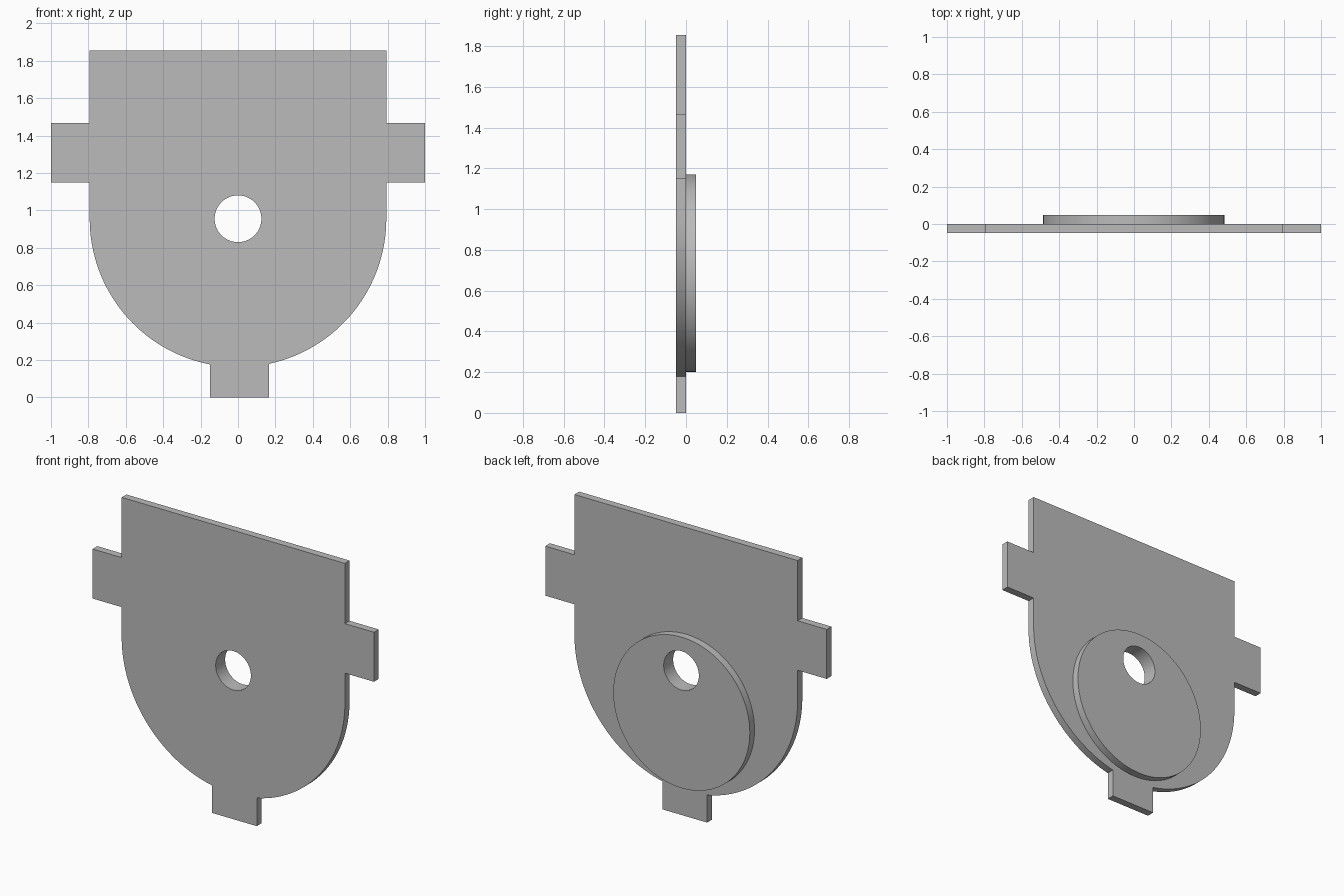
import bpy, bmesh
from math import pi, cos, sin, radians, asin, sqrt
from mathutils import Matrix

cube = bpy.data.objects.get("Cube")
if cube:
    bpy.data.objects.remove(cube, do_unlink=True)

GREY = (0.5, 0.5, 0.5, 1)
grey = bpy.data.materials.new("plain grey")
grey.use_nodes = True
grey.diffuse_color = GREY
grey.node_tree.nodes["Principled BSDF"].inputs["Base Color"].default_value = GREY

THICK = 0.048
HALF = 0.793           # half width of the plate and radius of its round end
AXIS_Z = 0.955         # height of the hole and of the round end's centre
HOLE_R = 0.125


def arc(cx, cz, r, start, end, steps):
    return [(cx + r * cos(start + (end - start) * i / steps),
             cz + r * sin(start + (end - start) * i / steps)) for i in range(steps + 1)]


def circle(cx, cz, r, steps=96):
    return arc(cx, cz, r, 0, 2 * pi, steps)[:-1]


def slab(name, loops, y_front):
    """Fill closed outlines (inner ones are holes) and give them thickness along y."""
    bm = bmesh.new()
    edges = []
    for loop in loops:
        verts = [bm.verts.new((x, y_front, z)) for x, z in loop]
        edges += [bm.edges.new((v, verts[i - 1])) for i, v in enumerate(verts)]
    bmesh.ops.triangle_fill(bm, edges=edges, use_beauty=True, normal=(0, -1, 0))
    back = bmesh.ops.extrude_face_region(bm, geom=bm.faces[:], use_keep_orig=True)["geom"]
    bmesh.ops.translate(bm, vec=(0, THICK, 0),
                        verts=[g for g in back if isinstance(g, bmesh.types.BMVert)])
    bmesh.ops.recalc_face_normals(bm, faces=bm.faces[:])
    mesh = bpy.data.meshes.new(name)
    bm.to_mesh(mesh)
    bm.free()
    mesh.materials.append(grey)
    obj = bpy.data.objects.new(name, mesh)
    bpy.context.collection.objects.link(obj)
    bpy.ops.object.select_all(action='DESELECT')
    obj.select_set(True)
    bpy.context.view_layer.objects.active = obj
    bpy.ops.object.shade_smooth_by_angle(angle=radians(30))
    return obj


# Plate outline: flat top, two side tabs, round lower end with a bottom tab
TOP, TAB_TOP, TAB_LOW = 1.855, 1.468, 1.15
FOOT_L, FOOT_R = -0.15, 0.167
right_side = [(HALF, TOP), (HALF, TAB_TOP), (1, TAB_TOP), (1, TAB_LOW), (HALF, TAB_LOW)]
left_side = [(-x, z) for x, z in reversed(right_side)]
right_curve = arc(0, AXIS_Z, HALF, 0, -pi / 2 + asin(FOOT_R / HALF), 32)
left_curve = arc(0, AXIS_Z, HALF, -pi / 2 + asin(FOOT_L / HALF), -pi, 32)
foot = [(FOOT_R, 0), (FOOT_L, 0)]
outline = right_side + right_curve + foot + left_curve + left_side

hole = circle(0, AXIS_Z, HOLE_R)
slab("mounting_plate", [outline, hole], -THICK)

# Raised disc on the back, pierced off-centre by the same hole
slab("eccentric_disc", [circle(-0.002, 0.685, 0.485), hole], 0)
